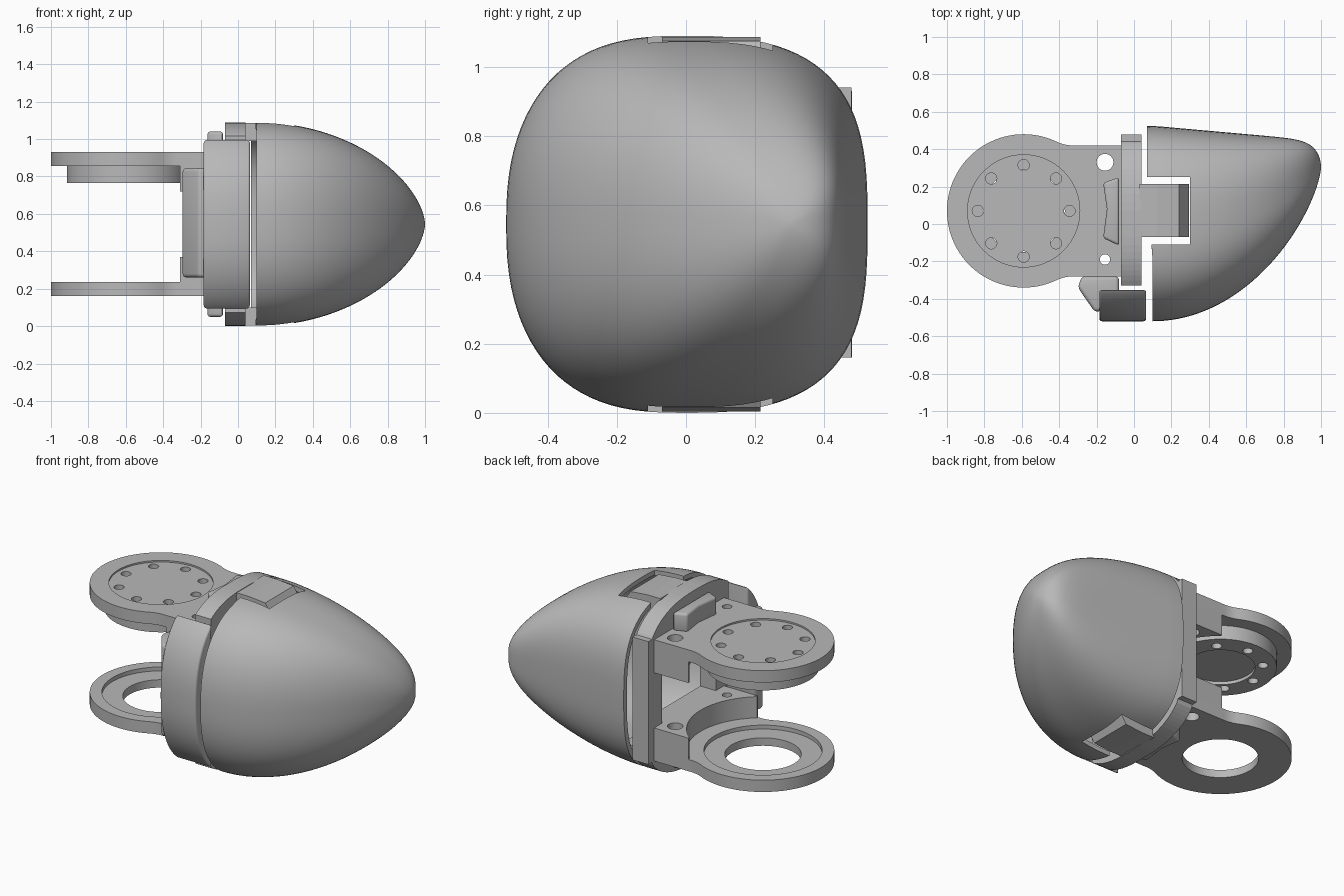
import bpy, bmesh, math
from mathutils import Vector

if "Cube" in bpy.data.objects:
    bpy.data.objects.remove(bpy.data.objects["Cube"])

GREY = 0.48
mat = bpy.data.materials.new("plain grey")
mat.use_nodes = True
mat.diffuse_color = (GREY, GREY, GREY, 1)
mat.node_tree.nodes["Principled BSDF"].inputs["Base Color"].default_value = (GREY, GREY, GREY, 1)

MID = 0.545             # height of the symmetry plane
PIVOT = (-0.59, 0.07)   # centre of the hinge discs


def make(name, bm):
    bmesh.ops.recalc_face_normals(bm, faces=bm.faces)
    mesh = bpy.data.meshes.new(name)
    bm.to_mesh(mesh)
    bm.free()
    ob = bpy.data.objects.new(name, mesh)
    bpy.context.collection.objects.link(ob)
    mesh.materials.append(mat)
    return ob


def prism(name, pts, lo, hi, axis="z"):
    """Extrude a 2D outline along an axis."""
    place = {"x": lambda a, b, c: (c, a, b),
             "y": lambda a, b, c: (a, c, b),
             "z": lambda a, b, c: (a, b, c)}[axis]
    bm = bmesh.new()
    face = bm.faces.new([bm.verts.new(place(a, b, lo)) for a, b in pts])
    ext = bmesh.ops.extrude_face_region(bm, geom=[face])
    move = Vector(place(0, 0, hi - lo))
    bmesh.ops.translate(bm, vec=move, verts=[v for v in ext["geom"] if isinstance(v, bmesh.types.BMVert)])
    return make(name, bm)


def arc(c, r, a0, a1, n):
    angles = [a0 + (a1 - a0) * i / n for i in range(n + 1)]
    return [(c[0] + r * math.cos(a), c[1] + r * math.sin(a)) for a in angles]


def circle(c, r, n=64):
    return arc(c, r, 0, 2 * math.pi, n)[:-1]


def rect(a0, a1, b0, b1):
    return [(a0, b0), (a1, b0), (a1, b1), (a0, b1)]


def select(ob):
    bpy.ops.object.select_all(action="DESELECT")
    bpy.context.view_layer.objects.active = ob
    ob.select_set(True)


def apply(ob, kind, **settings):
    m = ob.modifiers.new(kind.title(), kind)
    for key, value in settings.items():
        setattr(m, key, value)
    select(ob)
    bpy.ops.object.modifier_apply(modifier=m.name)


def cut(ob, *cutters):
    for c in cutters:
        apply(ob, "BOOLEAN", operation="DIFFERENCE", solver="EXACT", object=c)
        bpy.data.objects.remove(c)


def bevel(ob, width):
    apply(ob, "BEVEL", width=width, segments=3, limit_method="ANGLE", angle_limit=0.6)


def smooth(ob):
    select(ob)
    bpy.ops.object.shade_smooth_by_angle(angle=math.radians(35))


def section(y0, y1, half, n=96):
    """Rounded-square cross-section, squarer towards the back."""
    pts = []
    for i in range(n):
        a = 2 * math.pi * i / n
        c, s = math.cos(a), math.sin(a)
        e = 2 / (2.7 + 0.25 * c)
        y = (y0 + y1) / 2 + (y1 - y0) / 2 * math.copysign(abs(c) ** e, c)
        pts.append((y, MID + half * math.copysign(abs(s) ** e, s)))
    return pts


# Hollow nose shell lofted from rounded-square sections
def nose_shell():
    bm = bmesh.new()
    rings = []
    steps = 40
    for k in range(steps):
        t = math.sin(math.pi / 2 * k / steps)
        y0 = 0.3 - 0.82 * (1 - t * t) ** 0.7
        y1 = 0.525 - 0.08 * t - 0.145 * (1 - math.sqrt(1 - t ** 16))
        ring = []
        for y, z in section(y0, y1, 0.545 * (1 - t * t) ** 0.6):
            x = 0.1 + 0.9 * t
            if k == 0:
                x = 0.085 - 0.015 * max(-1, min(1, y * 5))
            ring.append(bm.verts.new((x, y, z)))
        rings.append(ring)
    for a, b in zip(rings, rings[1:]):
        for i in range(len(a)):
            j = (i + 1) % len(a)
            bm.faces.new((a[i], a[j], b[j], b[i]))
    tip = bm.verts.new((1, 0.3, MID))
    last = rings[-1]
    for i in range(len(last)):
        bm.faces.new((last[i], last[(i + 1) % len(last)], tip))
    ob = make("nose_shell", bm)
    apply(ob, "SOLIDIFY", thickness=0.03, offset=-1)
    # Tongue notch through top and bottom
    cut(ob, prism("notch_cutter", rect(-0.1, 0.3, -0.11, 0.25), -0.2, 1.3))
    smooth(ob)


nose_shell()

# Mounting frame that follows the shell rim, with square ears and a window
rim = section(-0.52, 0.525, MID)
upper_rim = [p for p in rim if -0.35 < p[0] < 0.44 and p[1] > MID]
lower_rim = [p for p in rim if -0.35 < p[0] < 0.44 and p[1] < MID]
ears = [(0.44, 0.16), (0.478, 0.16), (0.478, 0.94), (0.44, 0.94)]
frame = prism("mounting_frame", upper_rim + lower_rim + ears, -0.07, 0.04, "x")
cut(frame, prism("window_cutter", rect(-0.2, 0.34, 0.37, 0.72), -0.2, 0.2, "x"))

# Front cover: a band that follows the shell's section
band = [p for p in section(-0.52, 0.52, MID) if p[0] < -0.34]
cover = prism("front_cover", band, -0.185, 0.065, "x")
bevel(cover, 0.03)
smooth(cover)
tab = prism("cover_tab", [(-0.28, -0.28), (-0.08, -0.28), (-0.08, -0.45), (-0.21, -0.47), (-0.3, -0.34)], 0.26, 0.845)
bevel(tab, 0.02)
smooth(tab)

# Arm outline: a disc with a filleted neck
NECK, RADIUS, FILLET = 0.35, 0.41, 0.2
start = math.asin((NECK + FILLET) / (RADIUS + FILLET))
reach = (RADIUS + FILLET) * math.cos(start)
fillets = [(PIVOT[0] + reach, PIVOT[1] + s * (NECK + FILLET)) for s in (1, -1)]
arm_outline = [(-0.07, PIVOT[1] + NECK)]
arm_outline += arc(fillets[0], FILLET, -math.pi / 2, start - math.pi, 8)
arm_outline += arc(PIVOT, RADIUS, start, 2 * math.pi - start, 64)[1:-1]
arm_outline += arc(fillets[1], FILLET, math.pi - start, math.pi / 2, 8)
arm_outline.append((-0.07, PIVOT[1] - NECK))


def flip(lo, hi, top):
    return (2 * MID - hi, 2 * MID - lo) if top else (lo, hi)


def pin_holes():
    return [prism("pin_cutter", circle(c, r, 24), -0.2, 1.3)
            for c, r in (((-0.155, 0.33), 0.045), ((-0.155, -0.19), 0.028))]


# Parts that come in an upper and a lower copy
for top, side in ((True, "upper"), (False, "lower")):
    arm = prism(side + "_arm", arm_outline, *flip(0.16, 0.235, top))
    cut(arm, *pin_holes())
    if top:
        # Hinge disc under the arm, with a bolt circle
        disc = prism("hinge_disc", circle(PIVOT, 0.325), 0.765, 0.87)
        cut(disc, prism("recess_cutter", circle(PIVOT, 0.2), 0.7, 0.785))
        cut(arm, prism("recess_cutter", circle(PIVOT, 0.3), 0.92, 1.0))
        for part in (arm, disc):
            cut(part, *[prism("bolt_cutter", circle(c, 0.03, 20), 0.6, 1.1) for c in circle(PIVOT, 0.245, 8)])
        smooth(disc)
    else:
        # Bearing ring with a stepped opening
        cut(arm, prism("bore_cutter", circle(PIVOT, 0.22), 0, 0.5),
            prism("step_cutter", circle(PIVOT, 0.34), 0.21, 0.5))
    smooth(arm)

    # Thick arm root, hollowed around the disc
    root = prism(side + "_arm_root", rect(-0.31, -0.07, -0.28, 0.42), *flip(0.23, 0.37, top))
    cut(root, prism("clearance_cutter", circle(PIVOT, 0.44), 0, 1.2), *pin_holes())
    smooth(root)

    # Raised stop bar on the outer face of the arm
    bar = prism(side + "_stop_bar", [(-0.165, -0.075), (-0.08, -0.115), (-0.08, 0.25), (-0.165, 0.22), (-0.145, 0.08)],
                *flip(0.05, 0.17, top))
    bevel(bar, 0.015)
    smooth(bar)

    # Tongue that fills the shell notch
    tongue = [(0.03, 0.004), (0.12, 0.004), (0.24, 0.015), (0.295, 0.1), (0.03, 0.1)]
    prism(side + "_tongue", [(x, 2 * MID - z if top else z) for x, z in tongue], -0.07, 0.215, "y")
